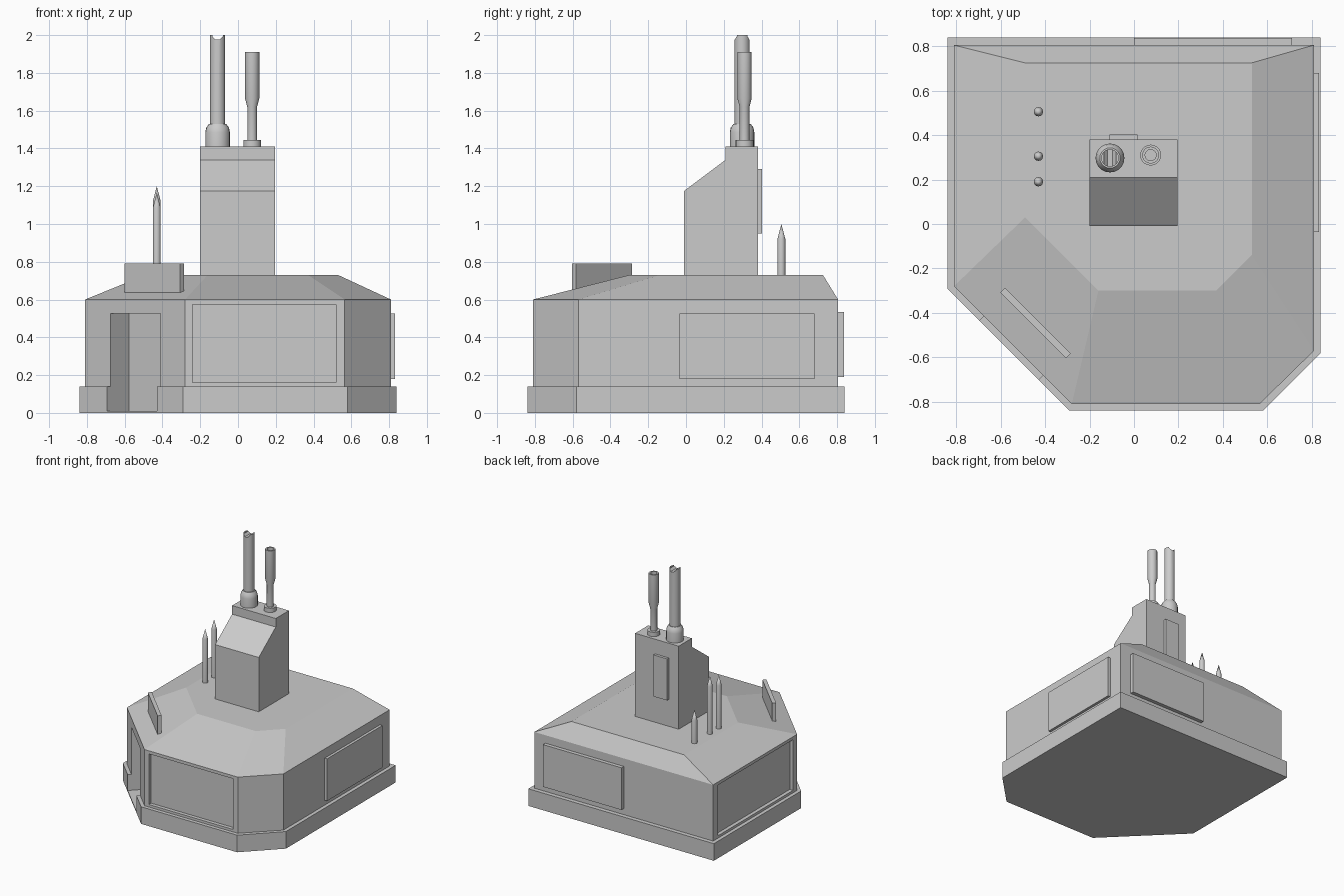
import bpy, bmesh
from math import radians, pi
from mathutils import Matrix, Vector

if "Cube" in bpy.data.objects:
    bpy.data.objects.remove(bpy.data.objects["Cube"], do_unlink=True)

GREY = (0.6, 0.6, 0.6, 1.0)
mat = bpy.data.materials.new("plain_grey")
mat.use_nodes = True
mat.diffuse_color = GREY
bsdf = next(n for n in mat.node_tree.nodes if n.type == 'BSDF_PRINCIPLED')
bsdf.inputs["Base Color"].default_value = GREY


def finish(name, bm, smooth=False):
    bmesh.ops.recalc_face_normals(bm, faces=bm.faces)
    mesh = bpy.data.meshes.new(name)
    bm.to_mesh(mesh)
    bm.free()
    mesh.materials.append(mat)
    if smooth:
        mesh.shade_smooth()
        mesh.set_sharp_from_angle(angle=radians(35))
    obj = bpy.data.objects.new(name, mesh)
    bpy.context.collection.objects.link(obj)
    return obj


def loft(name, rings):
    """Closed solid through rings of matching 3D points."""
    bm = bmesh.new()
    loops = [[bm.verts.new(p) for p in ring] for ring in rings]
    n = len(loops[0])
    for a, b in zip(loops, loops[1:]):
        for i in range(n):
            j = (i + 1) % n
            bm.faces.new((a[i], a[j], b[j], b[i]))
    bm.faces.new(loops[0][::-1])
    bm.faces.new(loops[-1])
    return finish(name, bm)


def box(name, lo, hi, turn=0.0):
    """Box between two corners, turned about its own vertical axis."""
    lo, hi = Vector(lo), Vector(hi)
    bm = bmesh.new()
    place = (Matrix.Translation((lo + hi) / 2) @ Matrix.Rotation(turn, 4, 'Z')
             @ Matrix.Diagonal((*(hi - lo), 1)))
    bmesh.ops.create_cube(bm, size=1, matrix=place)
    return finish(name, bm)


def lathe(name, x, y, profile, steps=20):
    """Round part turned from (radius, height) points."""
    bm = bmesh.new()
    verts = [bm.verts.new((r, 0, z)) for r, z in profile]
    edges = [bm.edges.new(pair) for pair in zip(verts, verts[1:])]
    bmesh.ops.spin(bm, geom=verts + edges, cent=(0, 0, 0), axis=(0, 0, 1),
                   angle=2 * pi, steps=steps)
    bmesh.ops.remove_doubles(bm, verts=bm.verts, dist=0.0005)
    bmesh.ops.translate(bm, verts=bm.verts, vec=(x, y, 0))
    return finish(name, bm, smooth=True)


def cut(obj, cutters):
    for c in cutters:
        mod = obj.modifiers.new("cut", 'BOOLEAN')
        mod.operation = 'DIFFERENCE'
        mod.solver = 'EXACT'
        mod.object = c
    deps = bpy.context.evaluated_depsgraph_get()
    mesh = bpy.data.meshes.new_from_object(obj.evaluated_get(deps))
    obj.modifiers.clear()
    obj.data = mesh


def at(points, z):
    return [(x, y, z) for x, y in points]


# Footing, walls and hipped roof share a six-sided plan
footing_plan = [(-.84, .84), (.84, .84), (.84, -.58), (.58, -.84), (-.29, -.84), (-.84, -.29)]
wall_plan = [(-.81, .805), (.81, .805), (.81, -.57), (.565, -.81), (-.28, -.81), (-.81, -.28)]
roof_plan = [(-.49, .725), (.53, .725), (.53, -.14), (.37, -.30), (-.16, -.30), (-.49, .03)]
footing = loft("footing", [at(footing_plan, 0), at(footing_plan, .14)])
building = loft("building", [at(wall_plan, .14), at(wall_plan, .6), at(roof_plan, .73)])

# Doorway in the wide corner, and recessed panels in front and side walls
door = box("door_cutter", (-.73, -.688, .01), (-.355, -.408, .525), radians(-45))
front_recess = box("front_cutter", (-.24, -.88, .16), (.52, -.78, .575))
side_recess = box("side_cutter", (-.88, -.23, .16), (-.78, .74, .575))
cut(footing, [door])
cut(building, [door, front_recess, side_recess])

# Raised wall panels
box("left_wall_panel", (.80, -.035, .18), (.832, .68, .525))
box("back_wall_panel", (0, .79, .19), (.71, .836, .535))

# Sign board standing above the doorway
box("sign_board", (-.652, -.46, .635), (-.234, -.43, .79), radians(-45))

# Tower with a sloping front shoulder
tower_side = [(-.01, .7), (-.01, 1.175), (.21, 1.34), (.21, 1.41), (.38, 1.41), (.38, .7)]
loft("tower", [[(x, y, z) for y, z in tower_side] for x in (-.2, .195)])
box("tower_back_panel", (-.11, .37, .95), (.015, .402, 1.29))

# Wide chimney with a notched mouth
chimney = lathe("wide_chimney", -.108, .297, [
    (0, 1.4), (.065, 1.4), (.065, 1.485), (.06, 1.51), (.046, 1.53),
    (.04, 1.53), (.04, 2), (0, 2)])
bm = bmesh.new()
bmesh.ops.create_cone(bm, cap_ends=True, segments=8, radius1=.03, radius2=.03, depth=.2,
                      matrix=Matrix.Translation((-.108, .297, 2.004))
                      @ Matrix.Rotation(pi / 2, 4, 'X') @ Matrix.Rotation(pi / 8, 4, 'Z'))
notch = finish("notch_cutter", bm)
cut(chimney, [notch])

# Thin chimney with a wider hollow top
lathe("thin_chimney", .075, .31, [
    (0, 1.4), (.047, 1.4), (.047, 1.445), (.026, 1.445), (.026, 1.62),
    (.038, 1.665), (.038, 1.91), (.025, 1.91), (.025, 1.83), (0, 1.83)])

# Pointed rods on the roof
for label, y, top in (("front", .19, 1.165), ("middle", .305, 1.2), ("back", .505, 1.0)):
    lathe(label + "_rod", -.43, y, [(0, .7), (.021, .7), (.021, top - .08), (0, top)], 12)

for c in (door, front_recess, side_recess, notch):
    bpy.data.objects.remove(c, do_unlink=True)
